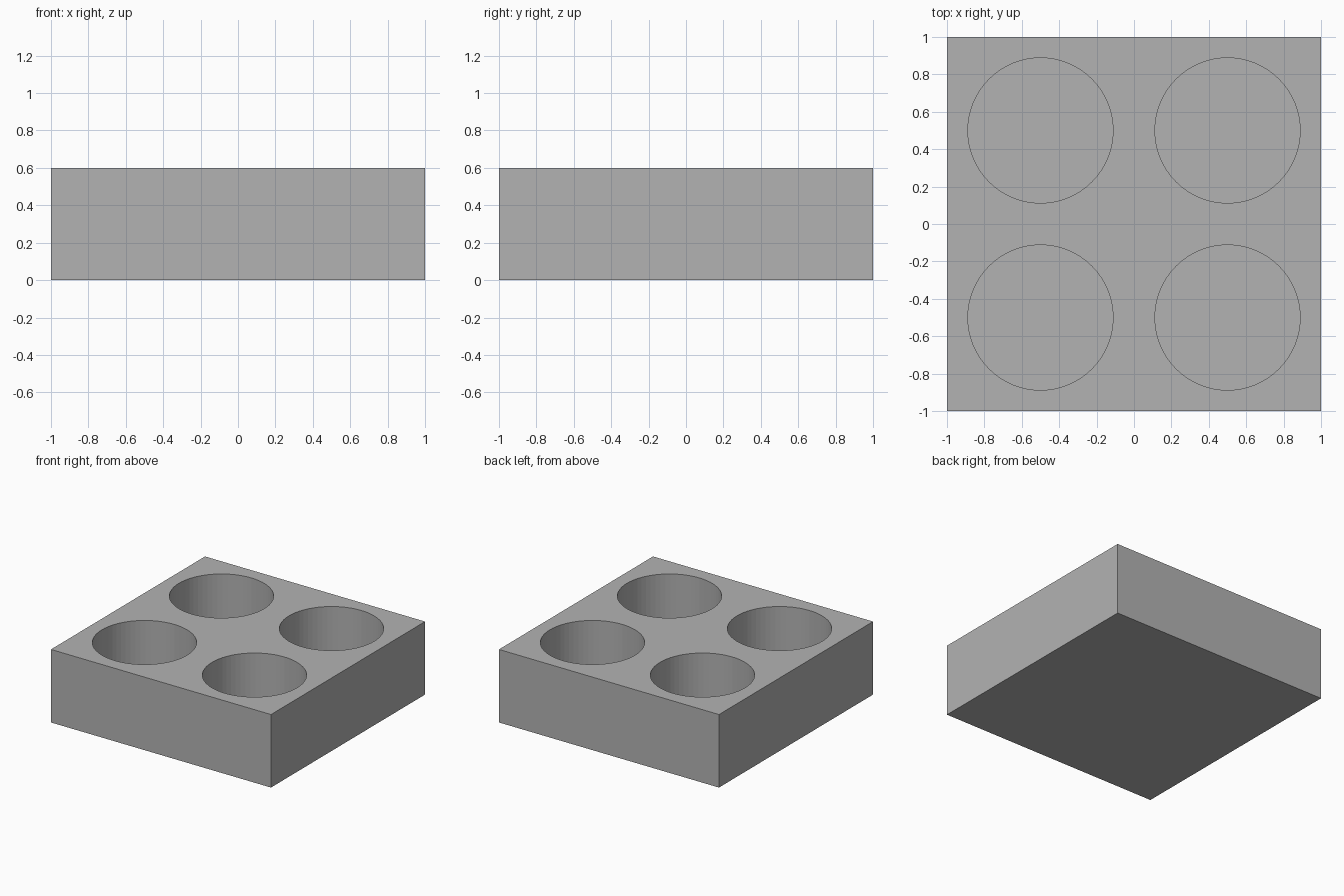
import bpy

# Remove the default cube
default = bpy.data.objects.get("Cube")
if default:
    bpy.data.objects.remove(default, do_unlink=True)

HEIGHT = 0.6
FLOOR = 0.1        # thickness left under each well
RADIUS = 0.388
SPACING = 0.5      # well centre offset from the middle

# Material
grey = bpy.data.materials.new("plain_grey")
grey.use_nodes = True
colour = (0.45, 0.45, 0.45, 1)
grey.diffuse_color = colour
grey.node_tree.nodes["Principled BSDF"].inputs["Base Color"].default_value = colour

# Square block
bpy.ops.mesh.primitive_cube_add(size=1, location=(0, 0, HEIGHT / 2))
block = bpy.context.object
block.name = "block"
block.scale = (2, 2, HEIGHT)
bpy.ops.object.transform_apply(location=True, rotation=False, scale=True)
block.data.materials.append(grey)


def cut_well(x, y):
    """Sink one round well into the top of the block."""
    depth = HEIGHT  # reaches past the top surface
    bpy.ops.mesh.primitive_cylinder_add(
        vertices=64, radius=RADIUS, depth=depth, location=(x, y, FLOOR + depth / 2))
    cutter = bpy.context.object
    cutter.name = "well_cutter"
    cutter.hide_render = True
    cutter.data.materials.append(grey)
    cut = block.modifiers.new("well", "BOOLEAN")
    cut.operation = "DIFFERENCE"
    cut.solver = "EXACT"
    cut.object = cutter
    bpy.context.view_layer.objects.active = block
    bpy.ops.object.modifier_apply(modifier=cut.name)
    bpy.data.objects.remove(cutter, do_unlink=True)


# Four wells in a two by two grid
for x in (-SPACING, SPACING):
    for y in (-SPACING, SPACING):
        cut_well(x, y)
